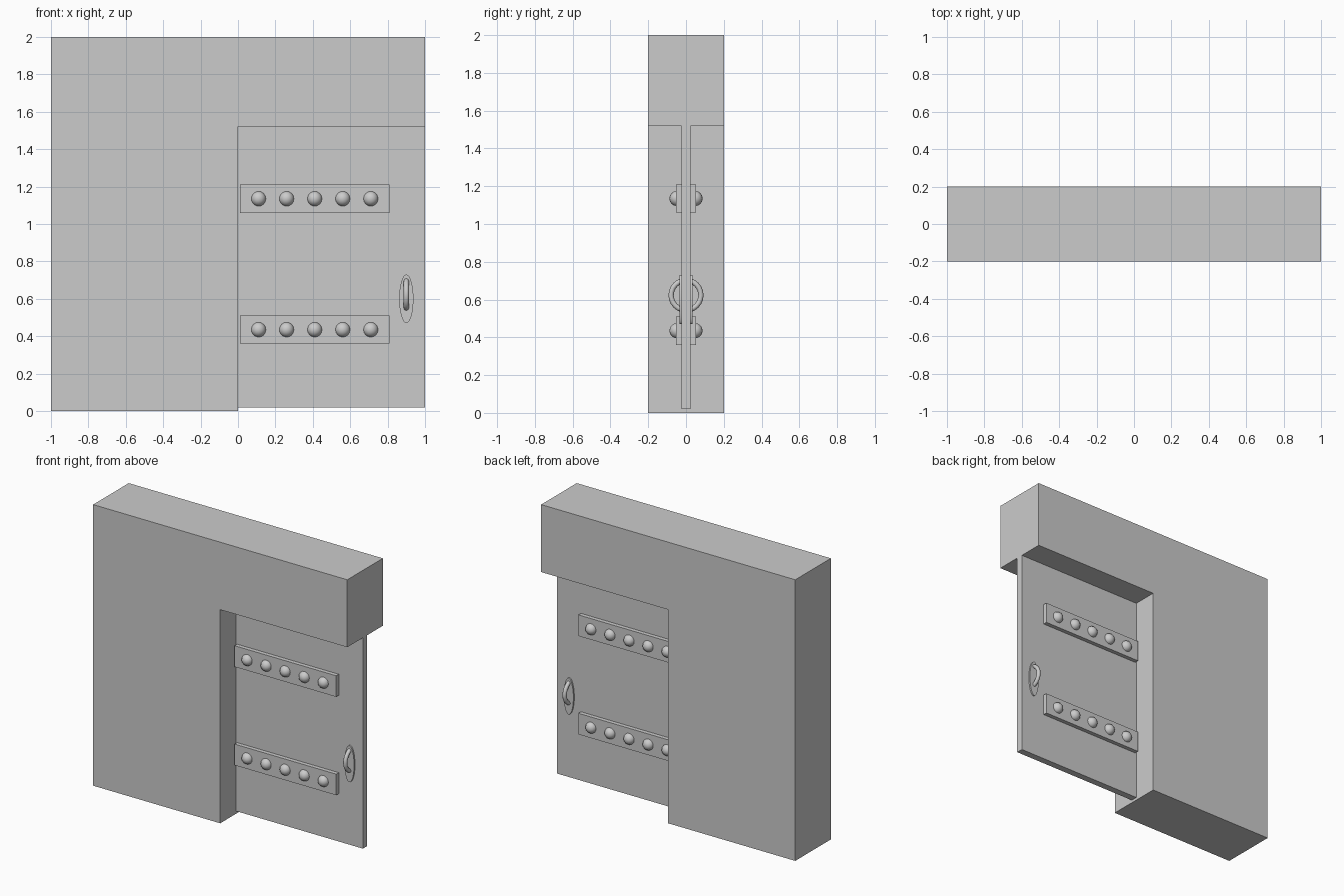
import bpy, bmesh, math

if "Cube" in bpy.data.objects:
    bpy.data.objects.remove(bpy.data.objects["Cube"])


def prism_xz(name, pts, y0, y1):
    """Extrude an x-z outline between two y depths."""
    bm = bmesh.new()
    face = bm.faces.new([bm.verts.new((x, y0, z)) for x, z in pts])
    ext = bmesh.ops.extrude_face_region(bm, geom=[face])
    moved = [v for v in ext["geom"] if isinstance(v, bmesh.types.BMVert)]
    bmesh.ops.translate(bm, verts=moved, vec=(0, y1 - y0, 0))
    bmesh.ops.recalc_face_normals(bm, faces=bm.faces)
    mesh = bpy.data.meshes.new(name)
    bm.to_mesh(mesh)
    bm.free()
    ob = bpy.data.objects.new(name, mesh)
    bpy.context.collection.objects.link(ob)
    return ob


def box(name, x0, x1, y0, y1, z0, z1):
    return prism_xz(name, [(x0, z0), (x1, z0), (x1, z1), (x0, z1)], y0, y1)


def smooth(angle=40):
    bpy.ops.object.shade_smooth_by_angle(angle=math.radians(angle))


# L-shaped wall with the doorway in its lower right
prism_xz("wall", [(-1, 0), (0, 0), (0, 1.52), (1, 1.52), (1, 2), (-1, 2)], -0.2, 0.2)

# Thin door panel
box("door", 0, 1, -0.024, 0.024, 0.02, 1.52)

# Straps and round rivets, on both faces of the door
for level, z in (("lower", 0.435), ("upper", 1.135)):
    box(level + "_strap", 0.01, 0.81, -0.053, 0.053, z - 0.075, z + 0.075)
    for side, s in (("front", -1), ("back", 1)):
        for i in range(5):
            bpy.ops.mesh.primitive_uv_sphere_add(segments=16, ring_count=8, radius=0.04,
                                                 location=(0.11 + 0.15 * i, s * 0.048, z))
            bpy.context.object.name = f"{level}_{side}_rivet_{i + 1}"
            smooth()

# Oval handle plate passing through the door
bpy.ops.mesh.primitive_cylinder_add(vertices=32, radius=1, depth=0.07,
                                    location=(0.9, 0, 0.6), rotation=(math.pi / 2, 0, 0))
plate = bpy.context.object
plate.name = "handle_plate"
plate.scale = (0.038, 0.13, 1)
smooth()

# Ring pull, half of it standing out on each face
bpy.ops.mesh.primitive_torus_add(major_segments=24, minor_segments=12, major_radius=0.079,
                                 minor_radius=0.014, location=(0.9, 0, 0.623),
                                 rotation=(0, math.pi / 2, 0))
bpy.context.object.name = "handle_ring"
smooth()
